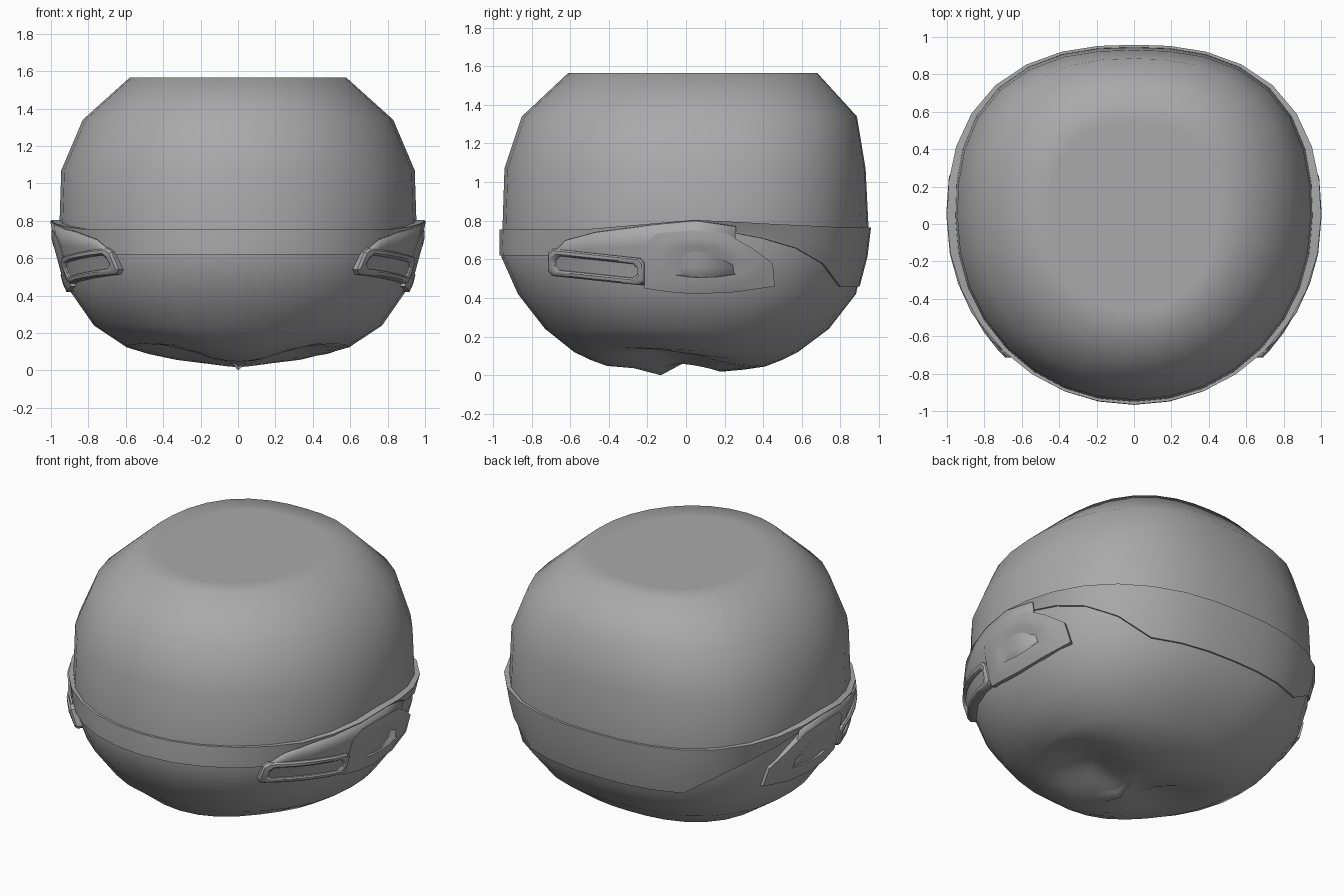
import bpy, math

if "Cube" in bpy.data.objects:
    bpy.data.objects.remove(bpy.data.objects["Cube"])

CY = 0.04   # y of the widest section
SEG = 32
# height, half width, front y, back y
PROFILE = [(0.015, .13, -.13, .18), (.028, .26, -.27, .30), (.045, .38, -.41, .41),
           (.08, .50, -.50, .50), (.12, .60, -.58, .58), (.24, .77, -.73, .74),
           (.42, .895, -.87, .88), (.61, .945, -.955, .925), (.77, .955, -.95, .945),
           (1.07, .945, -.94, .93), (1.34, .83, -.85, .885), (1.565, .58, -.61, .68)]

grey = bpy.data.materials.new("mid grey")
grey.diffuse_color = (0.4, 0.4, 0.4, 1)
grey.use_nodes = True
grey.node_tree.nodes["Principled BSDF"].inputs["Base Color"].default_value = grey.diffuse_color


def lerp_table(table, t):
    """Piecewise linear lookup; the first entry of each row is the key."""
    if t <= table[0][0]:
        return table[0][1:]
    for a, b in zip(table, table[1:]):
        if t <= b[0]:
            k = (t - a[0]) / (b[0] - a[0])
            return tuple(p + (q - p) * k for p, q in zip(a[1:], b[1:]))
    return table[-1][1:]


def ring_point(angle, z, off=0.0):
    """Point on the shell: round in front, squarer behind."""
    rx, yf, yb = lerp_table(PROFILE, z)
    c, s = math.cos(angle), math.sin(angle)
    n = 2.5 if s > 0 else 2.05
    ry = (yb - CY if s > 0 else CY - yf) + off
    r = (abs(c) ** n + abs(s) ** n) ** (-1 / n)
    return ((rx + off) * c * r, CY + ry * s * r, z)


def side_point(y, z, off):
    """Point on the right side of the shell at a given y and z."""
    rx, yf, yb = lerp_table(PROFILE, z)
    n = 2.5 if y > CY else 2.05
    ry = yb - CY if y > CY else CY - yf
    x = rx * max(0, 1 - abs((y - CY) / ry) ** n) ** (1 / n)
    d = math.hypot(x, y - CY)
    return (x + off * x / d, y + off * (y - CY) / d, z)


def make(name, verts, faces, angle=40, mirror=False):
    me = bpy.data.meshes.new(name)
    me.from_pydata(verts, [], faces)
    me.materials.append(grey)
    ob = bpy.data.objects.new(name, me)
    bpy.context.collection.objects.link(ob)
    bpy.ops.object.select_all(action='DESELECT')
    ob.select_set(True)
    bpy.context.view_layer.objects.active = ob
    bpy.ops.object.mode_set(mode='EDIT')
    bpy.ops.mesh.select_all(action='SELECT')
    bpy.ops.mesh.normals_make_consistent(inside=False)
    bpy.ops.object.mode_set(mode='OBJECT')
    bpy.ops.object.shade_smooth_by_angle(angle=math.radians(angle))
    if mirror:
        ob.modifiers.new("mirror", 'MIRROR').use_mirror_merge = False
    return ob


def bridge(rows, n, closed_rows=False):
    """Quads between consecutive loops of n points."""
    last = rows if closed_rows else rows - 1
    return [(i * n + j, i * n + (j + 1) % n, (i + 1) % rows * n + (j + 1) % n,
             (i + 1) % rows * n + j) for i in range(last) for j in range(n)]


angles = [2 * math.pi * i / SEG for i in range(SEG)]

# Head shell with two hollows and a ridge underneath
verts = []
for row in PROFILE:
    for a in angles:
        x, y, z = ring_point(a, row[0])
        if z < .2:
            pit = math.exp(-((abs(x) - .30) / .2) ** 2 - ((y + .12) / .26) ** 2)
            z += .11 * pit
        verts.append((x, y, z))
for a in angles:                       # flat crown
    x, y, z = ring_point(a, 1.565)
    verts.append((x * .78, CY + (y - CY) * .78, z))
faces = bridge(len(PROFILE) + 1, SEG)
top = len(PROFILE) * SEG
faces.append(tuple(range(top, top + SEG)))
verts.append((0, 0, .07))              # notch between the hollows
faces += [(len(verts) - 1, (j + 1) % SEG, j) for j in range(SEG)]
for j in range(SEG):                   # lowest point of the front ridge
    if abs(verts[j][0]) < .02 and verts[j][1] < 0:
        verts[j] = (0, verts[j][1], 0)
make("head_shell", verts, faces, 75)

# Band round the head: narrow in front, deep behind, flared at the sides
LOW = [(-1, .62), (-.2, .62), (.05, .70), (.25, .75), (.7, .62), (.77, .46), (1, .46)]
HIGH = [(-1, .755), (-.5, .755), (.05, .805), (.4, .785), (.8, .765), (1, .765)]
loops = [[] for _ in range(6)]
for a in angles:
    y = ring_point(a, .7)[1]
    lo, hi = lerp_table(LOW, y)[0], lerp_table(HIGH, y)[0]
    flare = .014 + .032 * math.cos(a) ** 4
    mid = (lo + hi) / 2
    for loop, (z, off) in zip(loops, [(hi, -.005), (hi, flare), (mid, .010 + flare * .3),
                                      (lo, .010), (lo, -.012), (mid, -.012)]):
        loop.append(ring_point(a, z, off))
make("head_band", sum(loops, []), bridge(6, SEG, True), 40)


def flare_off(z, base):
    return base + .03 * max(0, min(1, (z - .6) / .2))


# Side strap: curved plate running from the clasp to the ear cup
COLS = [(-.68, .63, .55), (-.6, .70, .53), (-.45, .74, .50), (-.3, .76, .48),
        (-.15, .78, .46), (.05, .80, .44), (.25, .77, .45)]
N = 4
verts = []
for y, hi, lo in COLS:
    for k in range(N):
        z = lo + (hi - lo) * k / (N - 1)
        verts.append(side_point(y, z, flare_off(z, .014)))
faces = [(i * N + k, i * N + k + 1, (i + 1) * N + k + 1, (i + 1) * N + k)
         for i in range(len(COLS) - 1) for k in range(N - 1)]
strap = make("side_strap", verts, faces, 40, True)
thick = strap.modifiers.new("thickness", 'SOLIDIFY')
thick.thickness, thick.offset = .012, 0

# Ear cup: raised outline with a dimple in the middle
EAR = [(-.21, .45), (-.21, .58), (-.20, .68), (-.14, .735), (.03, .75), (.2, .735),
       (.33, .66), (.44, .58), (.45, .46), (.25, .43), (.05, .42), (-.08, .43)]
ec = (.08, .59)
verts = []
for s, base in [(1, -.02), (1, .022), (.75, .03), (.5, .03)]:
    for y, z in EAR:
        yy, zz = ec[0] + (y - ec[0]) * s, ec[1] + (z - ec[1]) * s
        verts.append(side_point(yy, zz, base if base < 0 else flare_off(zz, base)))
n = len(EAR)
faces = bridge(4, n)
verts.append(side_point(.13, .51, -.025))
faces += [(3 * n + j, 3 * n + (j + 1) % n, 4 * n) for j in range(n)]
make("ear_cup", verts, faces, 35, True)

# Clasp: rounded frame with a recessed plate, bent round the side
def clasp_loop(shrink, off):
    pts = []
    hw, hh, r, m = .24 - shrink, .07 - shrink, .022, 4
    corners = [(-hw + r, -hh), (hw - r, -hh), (hw, -hh + r), (hw, hh - r),
               (hw - r, hh), (-hw + r, hh), (-hw, hh - r), (-hw, -hh + r)]
    for i, (u, v) in enumerate(corners):
        u2, v2 = corners[(i + 1) % 8]
        steps = m if i in (0, 4) else 1
        for k in range(steps):
            uu, vv = u + (u2 - u) * k / steps, v + (v2 - v) * k / steps
            pts.append(side_point(-.45 + uu, .56 - .11 * uu + vv, off))
    return pts


loops = [clasp_loop(s, o) for s, o in [(0, -.01), (0, .032), (.008, .042), (.024, .042),
                                       (.032, .034), (.034, .024)]]
n = len(loops[0])
faces = bridge(len(loops), n)
b = (len(loops) - 1) * n
# recessed plate: strips between the lower and upper edge
lower, upper = [b + i for i in range(5)], [b + 11 - i for i in range(5)]
faces += [(lower[i], lower[i + 1], upper[i + 1], upper[i]) for i in range(4)]
faces += [(b + 4, b + 5, b + 6, b + 7), (b + 11, b + 12, b + 13, b)]
make("side_clasp", sum(loops, []), faces, 35, True)
